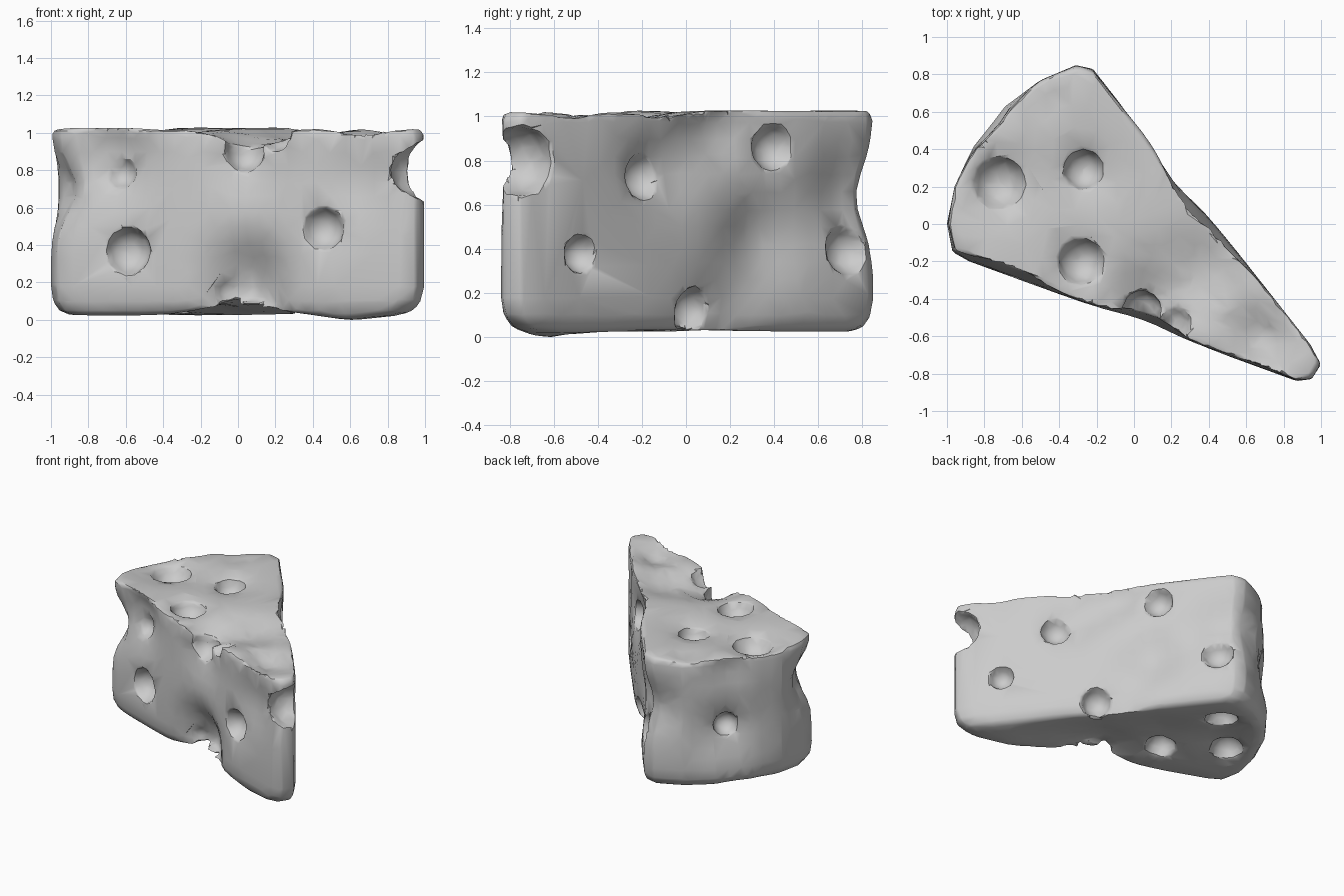
import bpy, bmesh, math
from mathutils import Vector

if "Cube" in bpy.data.objects:
    bpy.data.objects.remove(bpy.data.objects["Cube"])

# Wedge outline seen from above: two straight cuts and a round rind
outline = [(-1, 0), (-0.97, -0.15), (-0.88, -0.2), (0.87, -0.84), (0.95, -0.83), (1, -0.75),
           (0.94, -0.64), (-0.22, 0.83), (-0.31, 0.85), (-0.5, 0.77), (-0.7, 0.63),
           (-0.86, 0.42), (-0.96, 0.2)]
centre = Vector((-0.2, 0.05))


def densify(points, step):
    result = []
    for i, p in enumerate(points):
        a, b = Vector(p), Vector(points[(i + 1) % len(points)])
        n = max(1, round((b - a).length / step))
        result += [a.lerp(b, k / n) for k in range(n)]
    return result


# Height and scale of each ring, from bottom middle to top middle
levels = [(0.025, s) for s in (0.15, 0.3, 0.45, 0.6, 0.75, 0.87)]
levels += [(0.045, 0.94), (0.1, 0.985)]
levels += [(0.1 + 0.08 * k, 1.0) for k in range(1, 11)]
levels += [(0.98, 1.0), (1.025, 0.985)]
levels += [(1.03, s) for s in (0.9, 0.75, 0.6, 0.45, 0.3, 0.15)]

bm = bmesh.new()
ring_points = densify(outline, 0.08)
rings = []
for z, s in levels:
    flat = [centre + (p - centre) * s for p in ring_points]
    rings.append([bm.verts.new((q.x, q.y, z)) for q in flat])
count = len(ring_points)
for low, high in zip(rings, rings[1:]):
    for i in range(count):
        j = (i + 1) % count
        bm.faces.new((low[i], low[j], high[j], high[i]))
# Close bottom and top with fans
for ring, z in ((rings[0][::-1], 0.025), (rings[-1], 1.03)):
    hub = bm.verts.new((centre.x, centre.y, z))
    for i in range(count):
        bm.faces.new((ring[i], ring[(i + 1) % count], hub))
bmesh.ops.recalc_face_normals(bm, faces=bm.faces[:])

# Outward directions of the main faces
front = Vector((-0.34, -0.94, 0))
side = Vector((0.785, 0.62, 0))
rind = Vector((-0.83, 0.55, 0))
left = Vector((-0.9, -0.44, 0))
up = Vector((0, 0, 1))

# Broad soft dents: centre, radius, depth, outward direction
dents = [
    ((-0.68, -0.27, 0.87), 0.22, 0.1, front), ((0.03, -0.53, 0.25), 0.2, 0.13, front),
    ((0.0, -0.52, 0.03), 0.2, 0.12, front), ((0.05, -0.54, 0.85), 0.22, 0.07, front),
    ((0.65, -0.76, 0.75), 0.2, 0.05, front),
    ((0.15, 0.35, 0.45), 0.22, 0.09, side), ((0.5, -0.08, 0.8), 0.2, 0.07, side),
    ((-0.15, 0.73, 0.65), 0.2, 0.07, side), ((0.3, 0.16, 0.95), 0.2, 0.09, side),
    ((0.3, 0.16, 0.08), 0.2, 0.06, side),
    ((-0.97, -0.1, 0.7), 0.17, 0.13, left), ((-0.74, 0.56, 0.5), 0.22, 0.08, rind),
    ((-0.32, 0.84, 0.64), 0.18, 0.07, Vector((0, 1, 0))), ((-0.75, 0.56, 0.95), 0.18, 0.06, rind),
    ((0.06, -0.42, 1.03), 0.2, 0.11, up), ((0.35, -0.25, 1.03), 0.2, 0.07, up),
    ((-0.27, 0.25, 1.03), 0.2, 0.05, up), ((-0.28, -0.18, 1.03), 0.18, 0.04, up),
    ((-0.75, 0.22, 1.03), 0.22, 0.06, up), ((0.7, -0.62, 1.03), 0.16, 0.09, up),
    ((-0.5, 0.68, 1.03), 0.12, 0.04, up),
    ((0.05, -0.3, 0.02), 0.27, 0.09, -up), ((-0.55, 0.3, 0.02), 0.27, 0.06, -up),
    ((-0.15, 0.1, 0.02), 0.2, 0.05, -up), ((0.6, -0.62, 0.02), 0.14, -0.025, -up),
]
bm.normal_update()
shifts = []
for v in bm.verts:
    shift = Vector((0, 0, 0))
    for c, radius, depth, out in dents:
        facing = max(0.0, v.normal.dot(out))
        shift -= out * depth * facing * math.exp(-((v.co - Vector(c)).length / radius) ** 2)
    shifts.append(shift)
for v, shift in zip(bm.verts, shifts):
    v.co += shift
bmesh.ops.triangulate(bm, faces=bm.faces[:])


def make_object(name, bm):
    mesh = bpy.data.meshes.new(name)
    bm.to_mesh(mesh)
    bm.free()
    obj = bpy.data.objects.new(name, mesh)
    bpy.context.collection.objects.link(obj)
    return obj


wedge = make_object("cheese_wedge", bm)

# Small faceted holes: centre and radius
holes = [
    # front cut
    ((-0.63, -0.24, 0.79), 0.09), ((-0.59, -0.31, 0.37), 0.13), ((0.45, -0.7, 0.49), 0.12),
    ((-0.04, -0.43, 0.15), 0.1), ((0.04, -0.46, 0.9), 0.11), ((0.21, -0.53, 1.0), 0.1),
    # side cut
    ((0.56, -0.19, 0.73), 0.11), ((0.81, -0.48, 0.38), 0.09), ((0.12, 0.4, 0.86), 0.11),
    ((-0.14, 0.74, 0.4), 0.12), ((0.37, 0.03, 0.12), 0.11),
    # rind
    ((-0.69, 0.51, 0.5), 0.09),
    # top
    ((-0.27, 0.29, 0.99), 0.11), ((-0.28, -0.2, 1.02), 0.13), ((-0.72, 0.22, 1.03), 0.15),
    # bottom
    ((-0.38, 0.5, 0.05), 0.12), ((-0.68, 0.2, 0.05), 0.12), ((-0.3, -0.07, 0.06), 0.11),
    # bite under the tip's upper corner
    ((0.97, -0.75, 0.8), 0.16),
]
bm = bmesh.new()
for c, radius in holes:
    made = bmesh.ops.create_icosphere(bm, subdivisions=2, radius=radius)
    bmesh.ops.translate(bm, verts=made["verts"], vec=Vector(c))
cutter = make_object("hole_cutter", bm)
cutter.hide_render = True


def evaluated_mesh(obj):
    bpy.context.view_layer.update()
    graph = bpy.context.evaluated_depsgraph_get()
    return bpy.data.meshes.new_from_object(obj.evaluated_get(graph))


# Cut the holes with the first solver that keeps the body, then even out the surface
cut = wedge.modifiers.new("holes", "BOOLEAN")
cut.operation = "DIFFERENCE"
cut.object = cutter
remesh = wedge.modifiers.new("even_surface", "REMESH")
remesh.mode = "VOXEL"
remesh.voxel_size = 0.018
facet = wedge.modifiers.new("facets", "DECIMATE")
facet.ratio = 0.07
carved = None
for solver, remeshed in (("MANIFOLD", True), ("FLOAT", True), ("MANIFOLD", False)):
    cut.solver = solver
    remesh.show_viewport = facet.show_viewport = remeshed
    result = evaluated_mesh(wedge)
    xs = [v.co.x for v in result.vertices]
    if len(xs) > 500 and max(xs) - min(xs) > 1.7:
        carved = result
        break
wedge.modifiers.clear()
if carved:
    wedge.data = carved
bpy.data.objects.remove(cutter)

# Stand on the ground with soft shading and crisp hole rims
lowest = min(v.co.z for v in wedge.data.vertices)
for v in wedge.data.vertices:
    v.co.z -= lowest
bpy.context.view_layer.objects.active = wedge
wedge.select_set(True)
bpy.ops.object.shade_smooth_by_angle(angle=math.radians(35))
